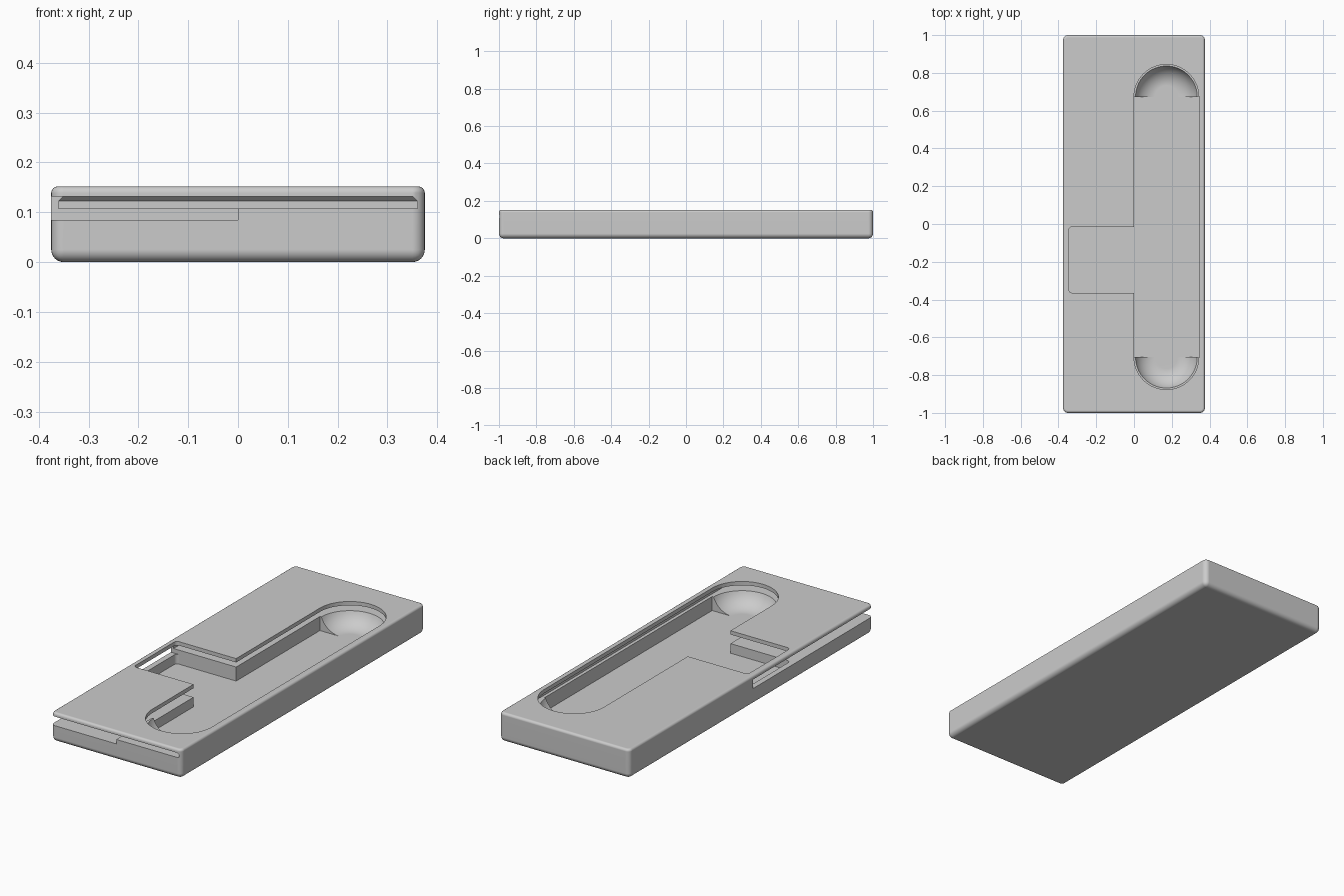
import bpy, bmesh, math

cube = bpy.data.objects.get("Cube")
if cube:
    bpy.data.objects.remove(cube, do_unlink=True)

HALF_W, HEIGHT, FLOOR = 0.375, 0.152, 0.035
POCKET_X, POCKET_R = 0.1715, 0.1715
BOWL_YS = (-0.705, 0.673)

grey = bpy.data.materials.new("plain_grey")
grey.use_nodes = True
grey.diffuse_color = (0.6, 0.6, 0.6, 1)
grey.node_tree.nodes["Principled BSDF"].inputs["Base Color"].default_value = (0.6, 0.6, 0.6, 1)


def make_object(name, bm):
    bmesh.ops.recalc_face_normals(bm, faces=bm.faces)
    mesh = bpy.data.meshes.new(name)
    bm.to_mesh(mesh)
    bm.free()
    mesh.materials.append(grey)
    obj = bpy.data.objects.new(name, mesh)
    bpy.context.collection.objects.link(obj)
    return obj


def hull(points):
    """Convex solid around a set of points."""
    bm = bmesh.new()
    verts = [bm.verts.new(p) for p in points]
    bmesh.ops.convex_hull(bm, input=verts)
    bmesh.ops.delete(bm, geom=[v for v in bm.verts if not v.link_faces], context='VERTS')
    bmesh.ops.dissolve_limit(bm, angle_limit=0.002, verts=bm.verts, edges=bm.edges)
    return bm


def box(x, y, z):
    return hull([(a, b, c) for a in x for b in y for c in z])


def bevel(bm, test, width, segments):
    edges = [e for e in bm.edges if test(*[v.co for v in e.verts])]
    bmesh.ops.bevel(bm, geom=edges, offset=width, segments=segments,
                    profile=0.5, affect='EDGES')


def upright(a, b):
    return abs(a.z - b.z) > 0.01


def circle(y, z, r, n=64):
    return [(POCKET_X + r * math.cos(2 * math.pi * i / n),
             y + r * math.sin(2 * math.pi * i / n), z) for i in range(n)]


# Outer case with rounded sides and a tighter top edge
bm = box((-HALF_W, HALF_W), (-1, 1), (0, HEIGHT))
bevel(bm, lambda a, b: upright(a, b) or max(a.z, b.z) < 0.001, 0.025, 6)
bevel(bm, lambda a, b: min(a.z, b.z) > HEIGHT - 0.001, 0.013, 4)
case = make_object("case", bm)

cutters = []

# Dovetail slot, open at the front
slot = []
for z, inset in ((0.108, 0), (0.123, 0), (0.132, 0.01)):
    slot += [(s * (0.36 - inset), y, z) for s in (-1, 1) for y in (-1.1, 0.985 - inset)]
cutters.append(hull(slot))

# Side channel beneath the top plate
cutters.append(box((-0.5, 0), (-1.1, -0.015), (0.085, 0.132)))

# Thumb notch with rounded outer corners
bm = box((-0.345, 0.05), (-0.365, -0.015), (FLOOR, 0.3))
bevel(bm, lambda a, b: upright(a, b) and a.x < 0, 0.018, 4)
cutters.append(bm)

# Long pocket
cutters.append(box((0, 2 * POCKET_X), BOWL_YS, (FLOOR, 0.12)))

# Filleted bowls at both pocket ends
FILLET = 0.11
for y in BOWL_YS:
    pts = []
    for i in range(11):
        t = math.pi / 2 * i / 10
        pts += circle(y, FLOOR + FILLET * (1 - math.cos(t)), 0.06 + FILLET * math.sin(t))
    cutters.append(hull(pts))

# Opening in the top plate
cutters.append(hull([p for y in BOWL_YS for z in (0.12, 0.3)
                     for p in circle(y, z, POCKET_R)]))

# Carve the case
bpy.context.view_layer.objects.active = case
for i, bm in enumerate(cutters):
    cutter = make_object("cutter_%d" % i, bm)
    cutter.hide_render = True
    mod = case.modifiers.new("carve", 'BOOLEAN')
    mod.operation = 'DIFFERENCE'
    mod.solver = 'EXACT'
    mod.object = cutter
    bpy.ops.object.modifier_apply(modifier=mod.name)
    bpy.data.objects.remove(cutter, do_unlink=True)

# Smooth rounded parts, keep edges crisp
for obj in bpy.context.selected_objects:
    obj.select_set(False)
case.select_set(True)
bpy.ops.object.shade_smooth_by_angle(angle=math.radians(30))
weighted = case.modifiers.new("even_shading", 'WEIGHTED_NORMAL')
weighted.keep_sharp = True
